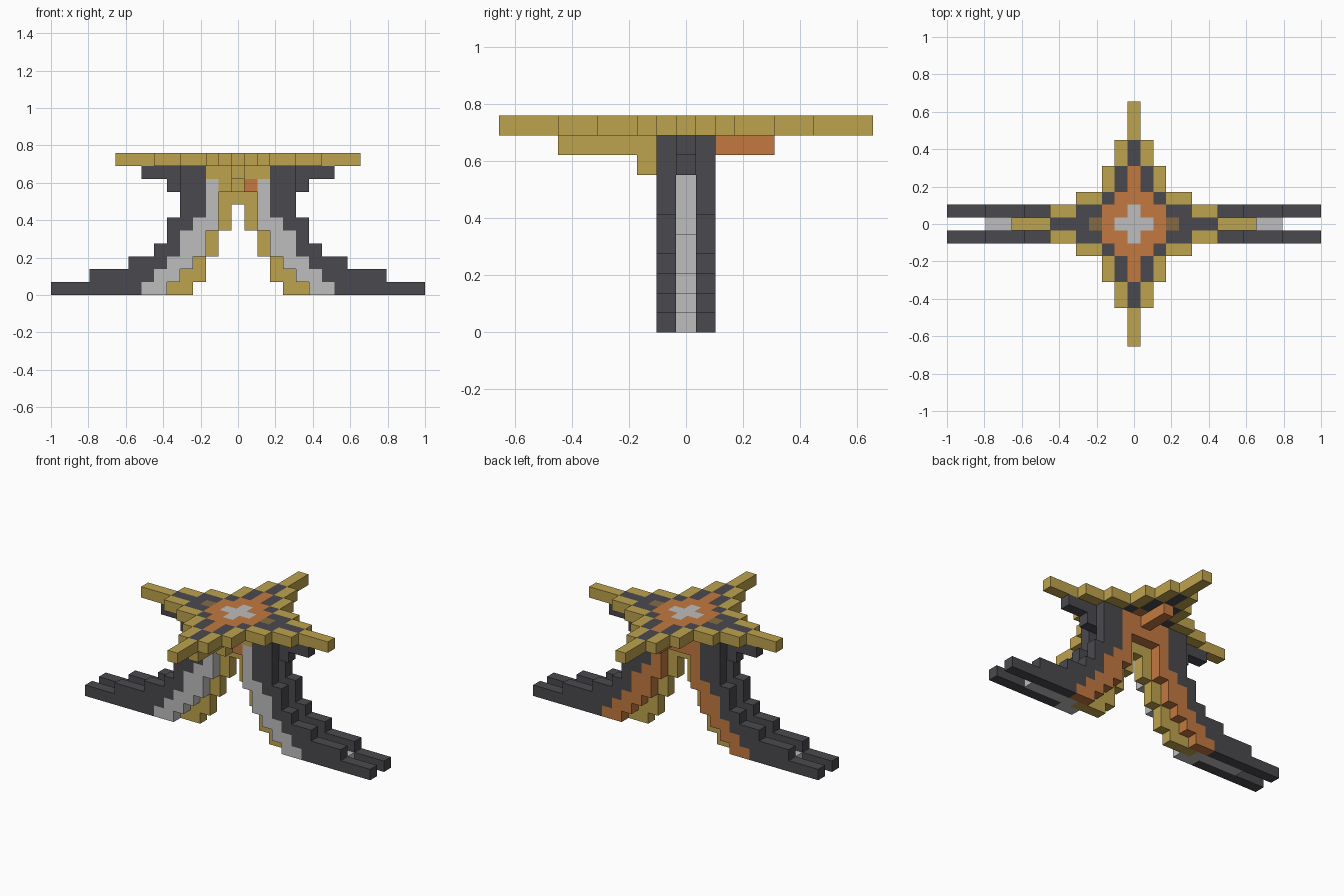
import bpy
import bmesh
from mathutils import Vector

if "Cube" in bpy.data.objects:
    bpy.data.objects.remove(bpy.data.objects["Cube"], do_unlink=True)

UNIT = 2 / 29  # edge of one block

# Materials, given as sRGB and stored as linear
COLOURS = {
    "gold": (190, 163, 78),
    "dark_grey": (74, 73, 78),
    "light_grey": (189, 189, 189),
    "orange": (194, 121, 64),
    "brown": (133, 106, 68),
}


def linear(c):
    c /= 255
    return c / 12.92 if c < 0.04 else ((c + 0.055) / 1.055) ** 2.4


materials = []
for name, rgb in COLOURS.items():
    mat = bpy.data.materials.new(name)
    mat.use_nodes = True
    value = tuple(linear(c) for c in rgb) + (1,)
    mat.diffuse_color = value
    bsdf = mat.node_tree.nodes["Principled BSDF"]
    bsdf.inputs["Base Color"].default_value = value
    bsdf.inputs["Roughness"].default_value = 0.8
    materials.append(mat)
SLOT = {name: i for i, name in enumerate(COLOURS)}

parts = {}  # part name -> {block: colour}


def run(part, colour, xs, ys, zs):
    """Fill an inclusive box of blocks."""
    cells = parts.setdefault(part, {})
    for x in range(xs[0], xs[1] + 1):
        for y in range(ys[0], ys[1] + 1):
            for z in range(zs[0], zs[1] + 1):
                cells[x, y, z] = colour


def mirrored(side, a, b):
    return tuple(sorted((side * a, side * b)))


# Stepped legs: two outer rails around a narrower core
# per layer: rail start, end of coloured band, rail end
RAIL = [(6, 7, 14), (5, 6, 11), (4, 5, 8), (3, 4, 6), (3, 4, 5),
        (2, 3, 5), (2, 2, 4), (2, 2, 4), (2, 2, 4), (3, 2, 4)]
# per layer: core start, end of gold band, core end
CORE = [(4, 6, 11), (3, 5, 7), (3, 4, 5), (2, 3, 4),
        (2, 2, 4), (1, 2, 3), (1, 2, 3), (1, 2, 3)]
for side, label in ((1, "left"), (-1, "right")):
    for y, face, band in ((-1, "front", "light_grey"), (1, "back", "orange")):
        for z, (a, b, c) in enumerate(RAIL):
            part = f"{label}_leg_{face}_rail"
            run(part, "dark_grey", mirrored(side, a, c), (y, y), (z, z))
            if b >= a:
                run(part, band, mirrored(side, a, b), (y, y), (z, z))
    for z, (a, b, c) in enumerate(CORE):
        part = f"{label}_leg_core"
        run(part, "light_grey", mirrored(side, a, c), (0, 0), (z, z))
        run(part, "gold", mirrored(side, a, b), (0, 0), (z, z))
    # Bracket under the side arm
    for z, end in ((8, 5), (9, 7)):
        run(f"{label}_bracket", "dark_grey", mirrored(side, 3, end), (0, 0), (z, z))

# Hub joining the legs
run("hub", "gold", (0, 0), (0, 0), (7, 7))
run("hub", "gold", (-2, 2), (0, 0), (8, 9))
for y, colour in ((-1, "gold"), (1, "orange")):
    run("hub", colour, (-1, 1), (y, y), (8, 8))
    run("hub", colour, (-2, 2), (y, y), (9, 9))
run("hub", "orange", (1, 1), (-1, -1), (8, 8))

# Ribs under the front and back arms
run("front_rib", "gold", (0, 0), (-2, -2), (8, 8))
run("front_rib", "gold", (0, 0), (-6, -2), (9, 9))
run("back_rib", "orange", (0, 0), (2, 4), (9, 9))

# Star-shaped top, half width for each distance from the middle row
STAR = [9, 6, 4, 2, 2, 1, 1, 0, 0, 0]
DARK = [6, 4, 2, 1, 1, 0, 0]
ORANGE = [2, 2, 1, 0, 0]
GREY = [1, 0]
for colour, widths in (("gold", STAR), ("dark_grey", DARK),
                       ("orange", ORANGE), ("light_grey", GREY)):
    for d, w in enumerate(widths):
        for y in {d, -d}:
            run("star_top", colour, (-w, w), (y, y), (10, 10))
for x in (-3, 3):
    run("star_top", "brown", (x, x), (0, 0), (10, 10))

# Turn each part's blocks into a mesh of its exposed faces
occupied = {c for cells in parts.values() for c in cells}
for name, cells in parts.items():
    bm = bmesh.new()
    for cell, colour in cells.items():
        centre = Vector(cell) + Vector((0, 0, 0.5))
        for axis in range(3):
            for sign in (-1, 1):
                n = Vector((0, 0, 0))
                n[axis] = sign
                if tuple(int(v) for v in Vector(cell) + n) in occupied:
                    continue
                u = Vector((0, 0, 0))
                u[(axis + 1) % 3] = 0.5
                v = n.cross(u)
                mid = centre + n / 2
                corners = (mid - u - v, mid + u - v, mid + u + v, mid - u + v)
                face = bm.faces.new([bm.verts.new(p * UNIT) for p in corners])
                face.material_index = SLOT[colour]
    bmesh.ops.remove_doubles(bm, verts=bm.verts, dist=UNIT / 100)
    mesh = bpy.data.meshes.new(name)
    bm.to_mesh(mesh)
    bm.free()
    for mat in materials:
        mesh.materials.append(mat)
    bpy.context.collection.objects.link(bpy.data.objects.new(name, mesh))
